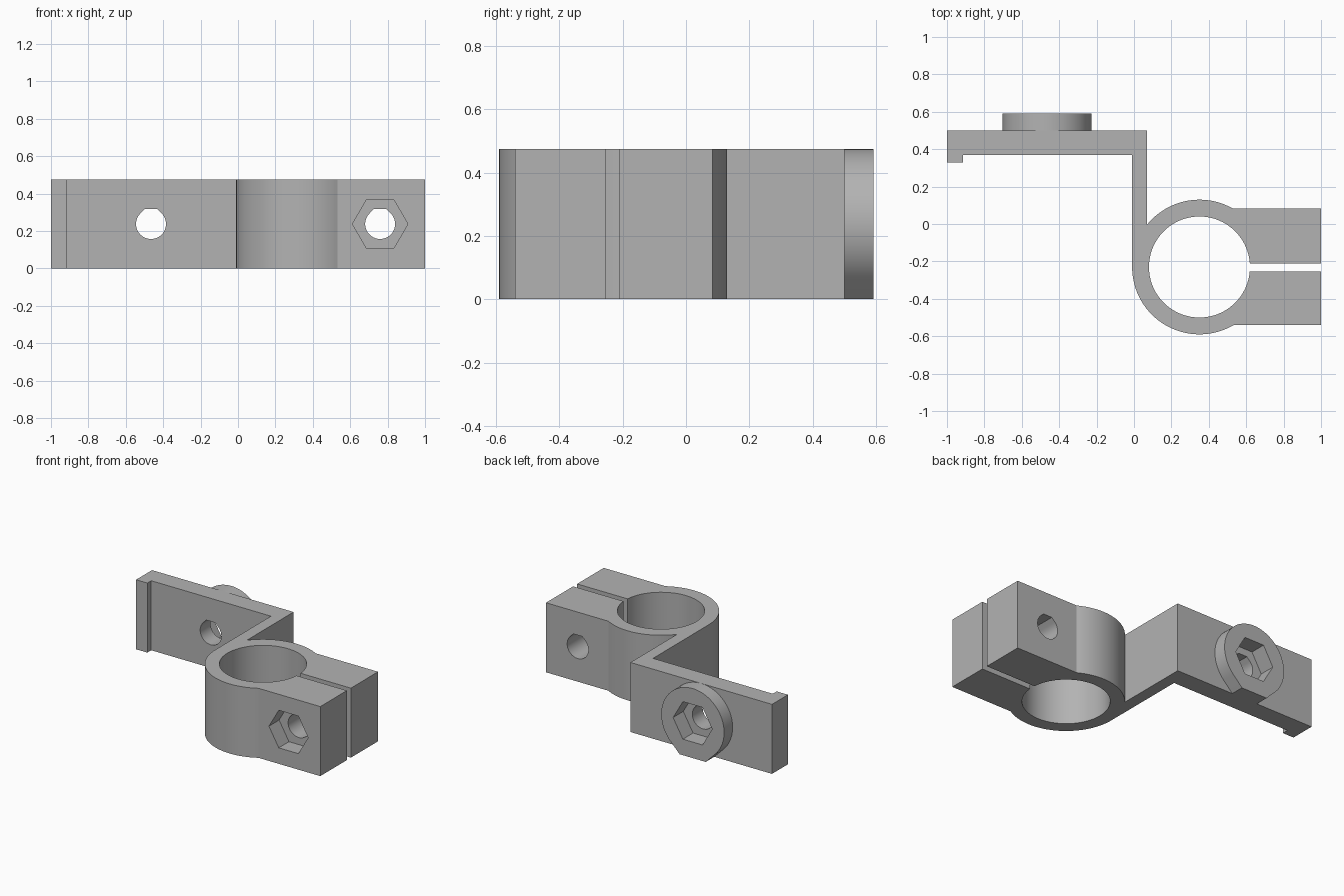
import bpy, bmesh
from math import sin, cos, asin, acos, pi, radians, sqrt

cube = bpy.data.objects.get("Cube")
if cube:
    bpy.data.objects.remove(cube, do_unlink=True)

HEIGHT = 0.475
MID = HEIGHT / 2
RING = (0.35, -0.23)
R_OUT, R_IN = 0.36, 0.27

grey = bpy.data.materials.new("plain grey")
grey.use_nodes = True
grey.diffuse_color = (0.45, 0.45, 0.45, 1)
grey.node_tree.nodes["Principled BSDF"].inputs["Base Color"].default_value = (0.45, 0.45, 0.45, 1)


def arc(centre, r, a0, a1, n):
    return [(centre[0] + r * cos(a0 + (a1 - a0) * i / n),
             centre[1] + r * sin(a0 + (a1 - a0) * i / n)) for i in range(n + 1)]


def flat_round(centre, r, side):
    """Circle whose top (side 1) or bottom (side -1) ends in 45 degree slopes and a flat."""
    pts = arc(centre, r, radians(135), radians(405), 60)
    half = r * (sqrt(2) - 1)
    pts += [(centre[0] + half, centre[1] + r), (centre[0] - half, centre[1] + r)]
    return [(x, centre[1] + side * (z - centre[1])) for x, z in pts]


def prism(name, pts, lo, hi, axis):
    """Extrude a flat profile along z (profile in x, y) or y (profile in x, z)."""
    bm = bmesh.new()
    place = (lambda p, h: (p[0], p[1], h)) if axis == "z" else (lambda p, h: (p[0], h, p[1]))
    face = bm.faces.new([bm.verts.new(place(p, lo)) for p in pts])
    new = bmesh.ops.extrude_face_region(bm, geom=[face])["geom"]
    move = place((0, 0), hi - lo)
    bmesh.ops.translate(bm, vec=move, verts=[v for v in new if isinstance(v, bmesh.types.BMVert)])
    bmesh.ops.recalc_face_normals(bm, faces=bm.faces)
    mesh = bpy.data.meshes.new(name)
    bm.to_mesh(mesh)
    bm.free()
    mesh.materials.append(grey)
    obj = bpy.data.objects.new(name, mesh)
    bpy.context.collection.objects.link(obj)
    return obj


def select(obj):
    bpy.ops.object.select_all(action="DESELECT")
    obj.select_set(True)
    bpy.context.view_layer.objects.active = obj


def cut(obj, cutters):
    select(obj)
    for c in cutters:
        mod = obj.modifiers.new("cut", "BOOLEAN")
        mod.operation, mod.solver, mod.object = "DIFFERENCE", "EXACT", c
        bpy.ops.object.modifier_apply(modifier=mod.name)


# Bracket body: hooked plate, arm, and split ring with two clamp jaws
jaw_low, jaw_high, slot_low, slot_high = -0.54, 0.083, -0.253, -0.21
outline = [(-1, 0.5), (-1, 0.328), (-0.915, 0.328), (-0.915, 0.37), (-0.01, 0.37)]
outline += arc(RING, R_OUT, pi, 2 * pi + asin((jaw_low - RING[1]) / R_OUT), 48)
outline += [(1, jaw_low), (1, slot_low)]
outline += arc(RING, R_IN, 2 * pi + asin((slot_low - RING[1]) / R_IN),
               asin((slot_high - RING[1]) / R_IN), 96)
outline += [(1, slot_high), (1, jaw_high)]
outline += arc(RING, R_OUT, asin((jaw_high - RING[1]) / R_OUT),
               acos((0.07 - RING[0]) / R_OUT), 32)
outline += [(0.07, 0.5)]
body = prism("bracket_body", outline, 0, HEIGHT, "z")

# Round boss on the back of the plate, flattened underneath
PLATE_X, JAW_X = -0.465, 0.76
boss = prism("bolt_boss", flat_round((PLATE_X, MID), MID, -1), 0.5, 0.592, "y")

# Bolt holes and hexagonal recesses
HOLE_R, HEX_R, HEX_DEPTH = 0.08, 0.148, 0.11


def hexagon(x):
    return arc((x, MID), HEX_R, 0, 2 * pi * 5 / 6, 5)


plate_cutters = [
    prism("plate_hole_cutter", flat_round((PLATE_X, MID), HOLE_R, 1), 0.2, 0.8, "y"),
    prism("plate_hex_cutter", hexagon(PLATE_X), 0.592 - HEX_DEPTH, 0.8, "y"),
]
jaw_cutters = [
    prism("jaw_hole_cutter", flat_round((JAW_X, MID), HOLE_R, 1), -0.8, 0.2, "y"),
    prism("jaw_hex_cutter", hexagon(JAW_X), -0.8, jaw_low + HEX_DEPTH, "y"),
]
cut(body, plate_cutters + jaw_cutters)
cut(boss, plate_cutters)
for c in plate_cutters + jaw_cutters:
    bpy.data.objects.remove(c, do_unlink=True)

# Smooth curved walls, keep the edges crisp
for obj in (body, boss):
    select(obj)
    bpy.ops.object.shade_smooth_by_angle(angle=radians(20))
